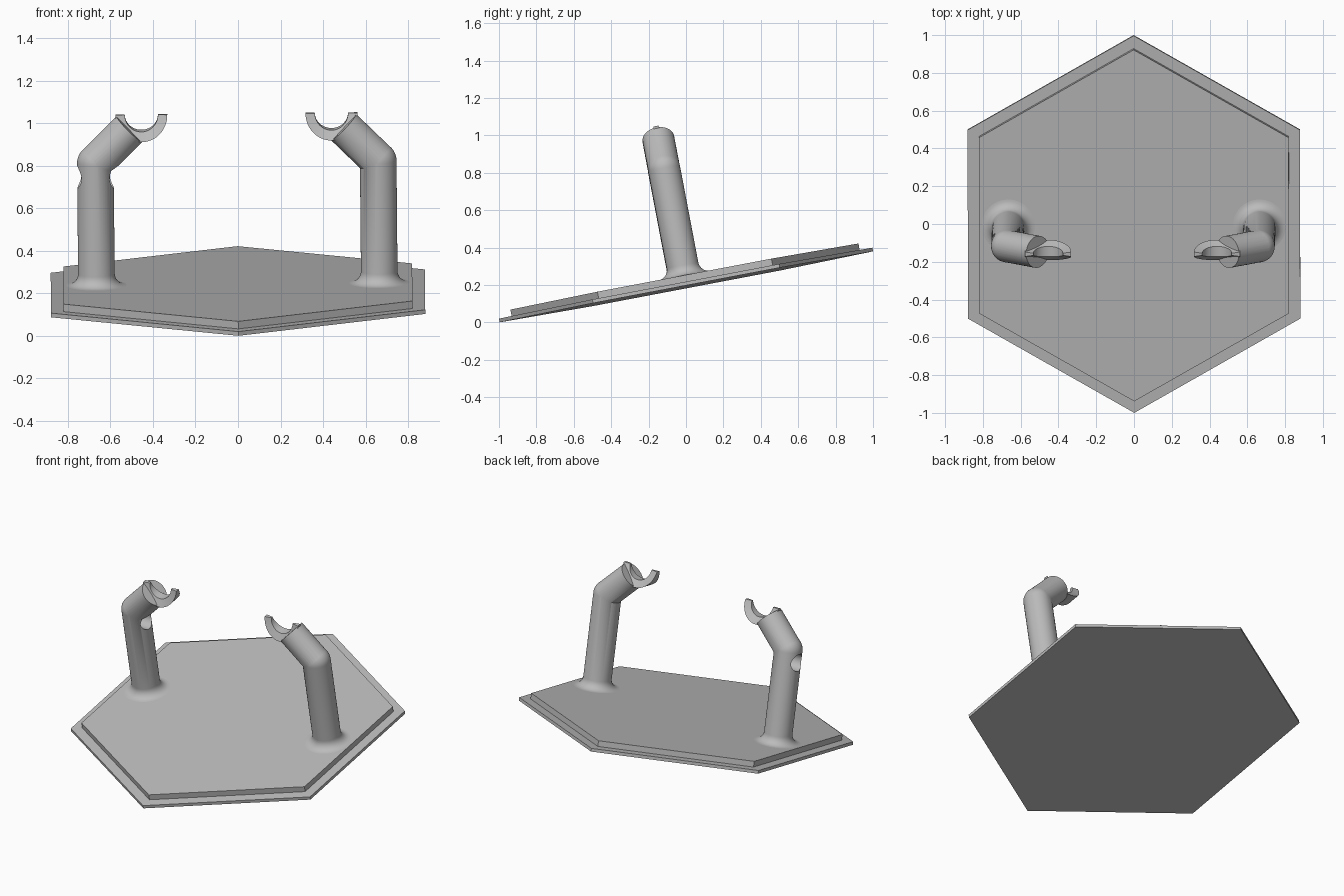
import bpy, bmesh, math
from mathutils import Matrix, Vector

old = bpy.data.objects.get("Cube")
if old:
    bpy.data.objects.remove(old, do_unlink=True)

GREY = (0.5, 0.5, 0.5, 1)
grey = bpy.data.materials.new("plain grey")
grey.use_nodes = True
grey.diffuse_color = GREY
grey.node_tree.nodes["Principled BSDF"].inputs["Base Color"].default_value = GREY

# Whole stand leans back and rolls very slightly
LEAN = (Matrix.Translation((0, 0.002, 0.19)) @ Matrix.Rotation(-0.009, 4, 'Y')
        @ Matrix.Rotation(math.atan(0.19), 4, 'X'))
BASE_T, DECK_T = 0.02, 0.036
DECK = BASE_T + DECK_T
POST_X, POST_R, JOINT = 0.665, 0.086, 0.64
RING_X, RING_Z = 0.447, 0.87


def make(name, bm):
    bmesh.ops.recalc_face_normals(bm, faces=bm.faces)
    mesh = bpy.data.meshes.new(name)
    bm.to_mesh(mesh)
    bm.free()
    mesh.materials.append(grey)
    ob = bpy.data.objects.new(name, mesh)
    bpy.context.collection.objects.link(ob)
    ob.matrix_world = LEAN
    return ob


def cylinder(name, start, end, radius, sides=48):
    start, end = Vector(start), Vector(end)
    axis = end - start
    place = Matrix.Translation((start + end) / 2) @ axis.to_track_quat('Z', 'Y').to_matrix().to_4x4()
    bm = bmesh.new()
    bmesh.ops.create_cone(bm, cap_ends=True, segments=sides, radius1=radius,
                          radius2=radius, depth=axis.length, matrix=place)
    return make(name, bm)


def hexagon(name, radius, z, height):
    bm = bmesh.new()
    bmesh.ops.create_cone(bm, cap_ends=True, segments=6, radius1=radius, radius2=radius,
                          depth=height, matrix=Matrix.Translation((0, 0, z + height / 2)))
    # a corner must point to the front
    if max(v.co.y for v in bm.verts) < radius * 0.99:
        bmesh.ops.rotate(bm, verts=bm.verts, matrix=Matrix.Rotation(math.pi / 6, 3, 'Z'))
    return make(name, bm)


def post(name, side):
    """Lathed post with a flared foot and a round top."""
    fillet, steps = 0.055, 8
    profile = [(0, DECK - 0.01), (POST_R + fillet, DECK - 0.01)]
    for i in range(steps + 1):
        a = math.pi / 2 * i / steps
        profile.append((POST_R + fillet * (1 - math.sin(a)), DECK + fillet * (1 - math.cos(a))))
    for i in range(steps + 5):
        a = math.pi / 2 * i / (steps + 4)
        profile.append((POST_R * math.cos(a), JOINT + POST_R * math.sin(a)))
    bm = bmesh.new()
    verts = [bm.verts.new((r, 0, z)) for r, z in profile]
    edges = [bm.edges.new(pair) for pair in zip(verts, verts[1:])]
    bmesh.ops.spin(bm, geom=verts + edges, cent=(0, 0, 0), axis=(0, 0, 1),
                   angle=math.tau, steps=48, use_duplicate=False)
    bmesh.ops.remove_doubles(bm, verts=bm.verts, dist=1e-4)
    bmesh.ops.translate(bm, verts=bm.verts, vec=(side * POST_X, 0, 0))
    return make(name, bm)


def cradle(name, side):
    """Half ring, wide at the bottom and narrow at the tips."""
    bm = bmesh.new()
    rows, steps = [], 32
    for i in range(steps + 1):
        a = math.pi * (1 + i / steps)
        belly = -math.sin(a)
        row = []
        for r, w in ((0.122, 0.012 + 0.043 * belly), (0.078, 0.006 + 0.022 * belly)):
            for v in ((-w, w) if r > 0.1 else (w, -w)):
                row.append(bm.verts.new((side * RING_X + r * math.cos(a), v,
                                         RING_Z + r * math.sin(a))))
        rows.append(row)
    for a, b in zip(rows, rows[1:]):
        for k in range(4):
            bm.faces.new((a[k], a[(k + 1) % 4], b[(k + 1) % 4], b[k]))
    bm.faces.new(rows[0])
    bm.faces.new(rows[-1])
    return make(name, bm)


def combine(target, tool, operation):
    mod = target.modifiers.new(operation.lower(), 'BOOLEAN')
    mod.object, mod.operation, mod.solver = tool, operation, 'EXACT'
    bpy.context.view_layer.update()
    graph = bpy.context.evaluated_depsgraph_get()
    result = bpy.data.meshes.new_from_object(target.evaluated_get(graph))
    target.modifiers.clear()
    target.data = result
    bpy.data.objects.remove(tool, do_unlink=True)


# Stepped base
hexagon("base_plate", 1.016, 0, BASE_T)
hexagon("deck_plate", 0.947, BASE_T, DECK_T)

# Two posts with bent arms and cradles
for label, side in (("left", 1), ("right", -1)):
    support = post(label + "_support", side)
    reach = 0.162
    arm = cylinder("arm", (side * POST_X, 0, JOINT),
                   (side * (POST_X - reach), 0, JOINT + reach), POST_R - 0.0007)
    combine(support, arm, 'UNION')
    combine(support, cradle("cradle", side), 'UNION')
    if side < 0:
        # Cross hole below the elbow
        hole = cylinder("hole", (-POST_X - 0.2, 0, 0.575), (-POST_X + 0.2, 0, 0.575), 0.055)
        combine(support, hole, 'DIFFERENCE')
    bpy.ops.object.select_all(action='DESELECT')
    support.select_set(True)
    bpy.context.view_layer.objects.active = support
    bpy.ops.object.shade_smooth_by_angle(angle=math.radians(35))
